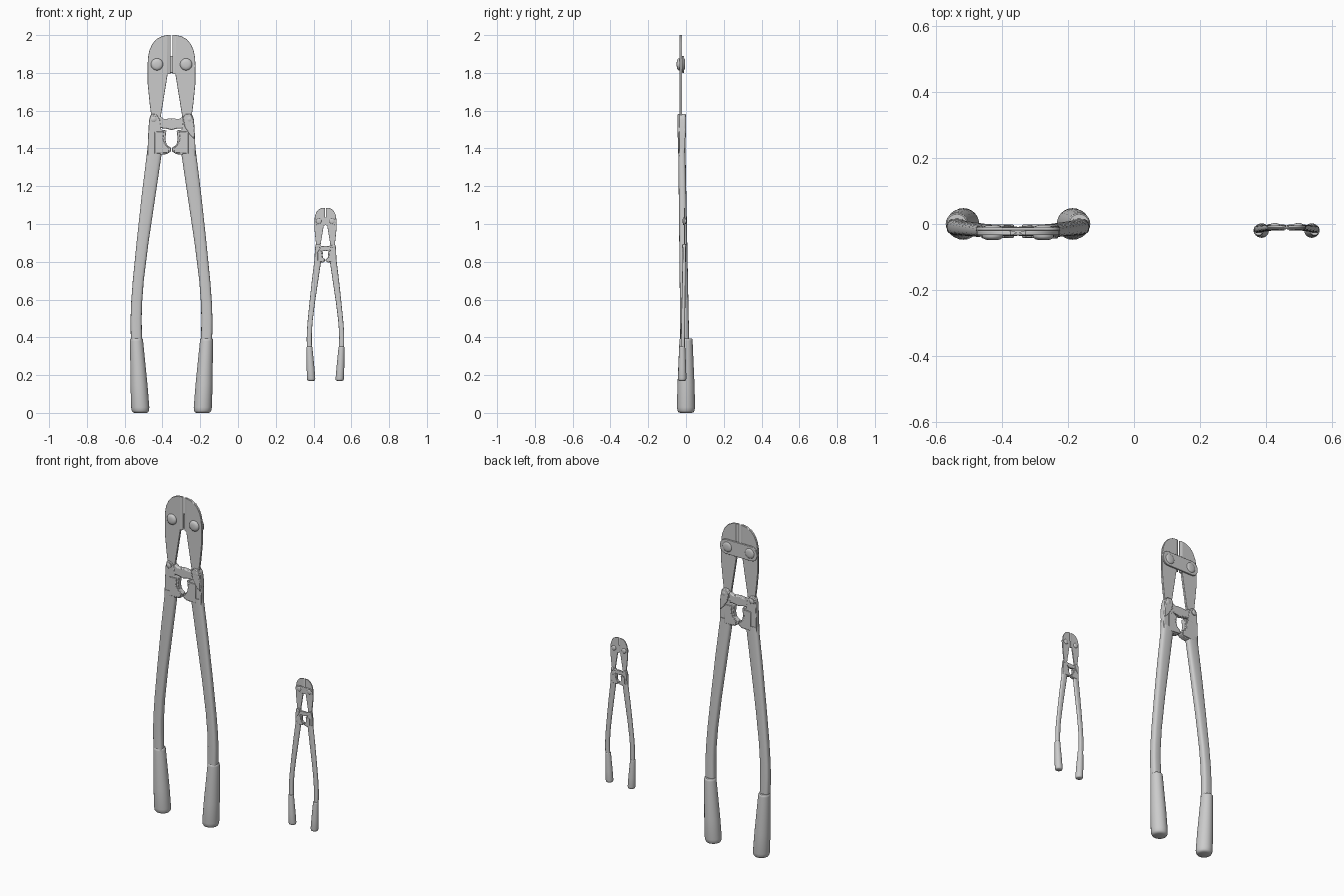
import bpy, bmesh, math
from mathutils import Matrix, Vector

if "Cube" in bpy.data.objects:
    bpy.data.objects.remove(bpy.data.objects["Cube"])


def finish(name, bm, place, bevel=0.0):
    bm.transform(place)
    bmesh.ops.recalc_face_normals(bm, faces=bm.faces)
    me = bpy.data.meshes.new(name)
    bm.to_mesh(me)
    bm.free()
    ob = bpy.data.objects.new(name, me)
    bpy.context.collection.objects.link(ob)
    bpy.ops.object.select_all(action='DESELECT')
    ob.select_set(True)
    bpy.context.view_layer.objects.active = ob
    bpy.ops.object.shade_smooth_by_angle(angle=math.radians(40))
    if bevel:
        mod = ob.modifiers.new("soft_edges", 'BEVEL')
        mod.width = bevel * place.to_scale().x
        mod.segments = 2
        mod.limit_method = 'ANGLE'
        mod.angle_limit = math.radians(40)
    return ob


def loft(name, rings, place, side=1):
    """Skin a closed tube through rings of equal point count."""
    bm = bmesh.new()
    loops = [[bm.verts.new((x * side, y, z)) for x, y, z in r] for r in rings]
    n = len(loops[0])
    for a, b in zip(loops, loops[1:]):
        for i in range(n):
            j = (i + 1) % n
            bm.faces.new((a[i], a[j], b[j], b[i]))
    bm.faces.new(loops[0])
    bm.faces.new(loops[-1])
    return finish(name, bm, place)


def plate(name, pts, y0, y1, place, side=1, bevel=0.003):
    """Extrude an x-z outline from y0 to y1."""
    bm = bmesh.new()
    face = bm.faces.new([bm.verts.new((x * side, y0, z)) for x, z in pts])
    ext = bmesh.ops.extrude_face_region(bm, geom=[face])
    vs = [v for v in ext['geom'] if isinstance(v, bmesh.types.BMVert)]
    bmesh.ops.translate(bm, verts=vs, vec=(0, y1 - y0, 0))
    return finish(name, bm, place, bevel)


def oval(cx, cy, z, hx, hy, p=1.0, n=24):
    """Rounded ring; p below 1 makes it boxier."""
    out = []
    for i in range(n):
        c, s = math.cos(math.tau * i / n), math.sin(math.tau * i / n)
        out.append((cx + hx * math.copysign(abs(c) ** p, c),
                    cy + hy * math.copysign(abs(s) ** p, s), z))
    return out


def bolt(name, x, z, profile, place, side):
    rings = [[(x + r * math.cos(math.tau * i / 20), y, z + r * math.sin(math.tau * i / 20))
              for i in range(20)] for r, y in profile]
    return loft(name, rings, place, side)


BLADE = [(.021, 1.79), (.021, 2.0), (.05, 1.995), (.08, 1.979), (.102, 1.953), (.117, 1.92),
         (.124, 1.885), (.127, 1.84), (.126, 1.74), (.116, 1.64), (.098, 1.50), (.066, 1.50), (.055, 1.58)]
HOUSING = [(.127, 1.36), (.125, 1.45), (.119, 1.55), (.113, 1.573), (.10, 1.583), (.08, 1.58), (.062, 1.555),
           (.055, 1.50), (.027, 1.495), (.033, 1.45), (.026, 1.42), (.004, 1.405), (.002, 1.385), (.025, 1.37)]
CHEEK = [(.09, 1.372), (.09, 1.488), (.04, 1.49), (.045, 1.45), (.036, 1.425), (.012, 1.40), (.014, 1.378)]
BRIDGE = [(-.09, 1.555), (-.06, 1.572), (-.04, 1.555), (0, 1.56), (.04, 1.555), (.06, 1.568),
          (.08, 1.55), (.06, 1.505), (.03, 1.505), (0, 1.498), (-.03, 1.505), (-.08, 1.51)]
EAR = [(.06, 1.565), (.075, 1.583), (.10, 1.582), (.115, 1.555), (.122, 1.50), (.121, 1.45), (.095, 1.475), (.07, 1.515)]
ARM = [(.34, .155, .210), (.42, .157, .216), (.5, .158, .2165), (.58, .156, .214), (.7, .147, .205),
       (.9, .122, .185), (1.15, .085, .158), (1.4, .048, .127)]
GRIP = [(.0, .032, .03), (.004, .041, .04), (.012, .046, .045), (.03, .048, .048), (.15, .045, .045),
        (.38, .0345, .035), (.39, .0335, .034), (.394, .030, .030)]


def bolt_cutter(tag, place):
    for side, lr in ((-1, "left"), (1, "right")):
        nm = lambda part: f"{tag}_{part}_{lr}"
        # Rubber grip and long bent arm
        loft(nm("grip"), [oval(.164 + .055 * z, 0, z, hx, hy) for z, hx, hy in GRIP], place, side)
        loft(nm("arm"), [oval((a + b) / 2, -.007 - .015 * max(0, z - .4), z, (b - a) / 2, .025 - .006 * z / 1.4, .65)
                         for z, a, b in ARM], place, side)
        # Forged joint at the top of the arm
        plate(nm("joint_housing"), HOUSING, -.037, -.007, place, side)
        plate(nm("joint_cheek"), CHEEK, -.042, -.002, place, side)
        bolt(nm("joint_pin"), .095, 1.555, [(.012, -.044), (.016, -.041), (.016, -.003), (.012, 0)], place, side)
        # Blade with a ground cutting edge
        plate(nm("blade"), BLADE, -.034, -.020, place, side, .002)
        edge = lambda z: [(.021, -.034, z), (.005, -.029, z), (.005, -.025, z), (.021, -.020, z)]
        loft(nm("cutting_edge"), [edge(1.795), edge(2.0)], place, side)
        # Domed pivot bolt through blade and strap
        bolt(nm("pivot_bolt"), .077, 1.845, [(.012, -.049), (.022, -.047), (.029, -.043), (.032, -.038), (.032, -.012),
                                             (.029, -.008), (.02, -.005), (.01, -.004)], place, side)
    # Interlocking knuckle: tongue from one arm, ears from the other
    plate(f"{tag}_joint_bridge", BRIDGE, -.035, -.009, place, 1, .005)
    plate(f"{tag}_joint_ear", EAR, -.044, -.001, place, 1, .004)
    # Strap joining both blades behind the bolts
    strap = [(s * (.088 + .04 * math.cos(a)), 1.845 + s * .045 * math.sin(a))
             for s in (1, -1) for a in [math.radians(d) for d in range(-90, 91, 20)]]
    plate(f"{tag}_strap", strap, -.020, -.010, place, 1, .002)


bolt_cutter("large", Matrix.Translation(Vector((-.352, 0, 0))))
bolt_cutter("small", Matrix.Translation(Vector((.463, -.02, .17))) @ Matrix.Rotation(math.pi, 4, 'Z') @ Matrix.Scale(.458, 4))
